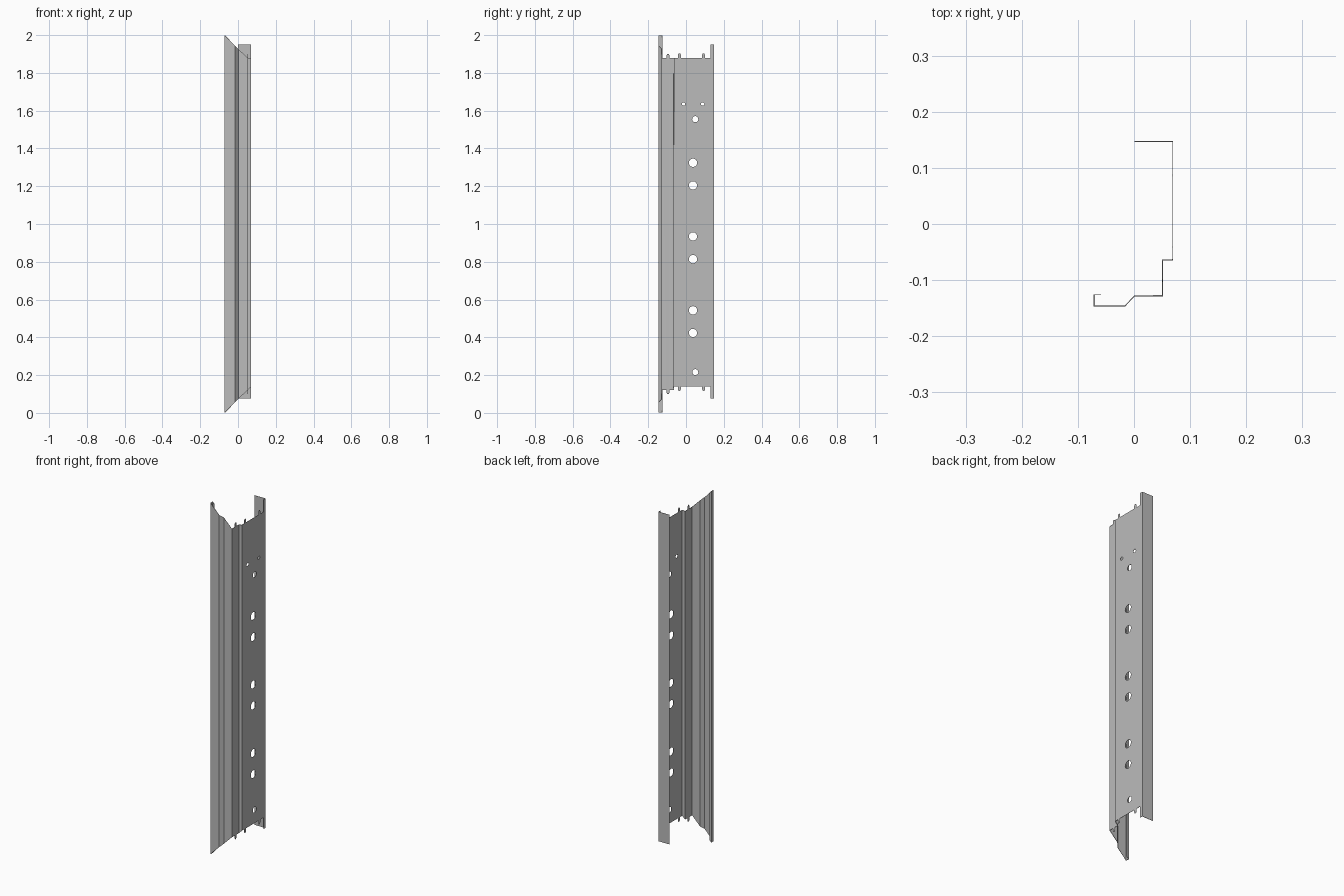
import bpy, bmesh, math
from mathutils import Vector

cube = bpy.data.objects.get("Cube")
if cube:
    bpy.data.objects.remove(cube, do_unlink=True)

steel = bpy.data.materials.new("grey steel")
steel.use_nodes = True
GREY = (0.5, 0.5, 0.5, 1)
steel.diffuse_color = GREY
steel.node_tree.nodes["Principled BSDF"].inputs["Base Color"].default_value = GREY

SHEET = 0.0016
WEB_X, STEP_X, BACK_Y, STEP_Y, FRONT_Y = 0.069, 0.051, 0.147, -0.064, -0.128
WEB_TOP, WEB_BOTTOM = 1.88, 0.14
FLANGE_TOP, FLANGE_BOTTOM = 1.95, 0.075


def mitre(x):
    """Bottom and top of the 45 degree end cuts at a given x."""
    return 0.0715 + x, 1.9285 - x


def loop(bm, points):
    verts = [bm.verts.new(p) for p in points]
    return [bm.edges.new((a, b)) for a, b in zip(verts, verts[1:] + verts[:1])]


def tab(y, z, direction):
    """Small rounded tab standing on an end edge, in order of rising y."""
    half, tall = 0.008, 0.023 * direction
    return [(y - half, z), (y - half, z + tall * 0.65), (y - half / 2, z + tall),
            (y + half / 2, z + tall), (y + half, z + tall * 0.65), (y + half, z)]


def side_panel(bm, x, outline, holes=()):
    """Flat panel facing x, with round holes given as (y, z, radius)."""
    edges = loop(bm, [(x, y, z) for y, z in outline])
    for y, z, r in holes:
        turns = [math.tau * i / 24 for i in range(24)]
        edges += loop(bm, [(x, y + r * math.cos(t), z + r * math.sin(t)) for t in turns])
    bmesh.ops.triangle_fill(bm, use_beauty=True, use_dissolve=False,
                            edges=edges, normal=Vector((1, 0, 0)))


def strip(bm, a, b):
    """Upright strip between two (x, y, bottom, top) edges."""
    bm.faces.new([bm.verts.new(p) for p in (
        (a[0], a[1], a[2]), (b[0], b[1], b[2]), (b[0], b[1], b[3]), (a[0], a[1], a[3]))])


bm = bmesh.new()

# Back flange, square ended
strip(bm, (0.001, BACK_Y, FLANGE_BOTTOM, FLANGE_TOP), (WEB_X, BACK_Y, FLANGE_BOTTOM, FLANGE_TOP))

# Main web with bolt holes, end tabs and the longer rear corner
holes = [(0.037, z + dz, 0.022) for z in (0.483, 0.874, 1.264) for dz in (-0.06, 0.06)]
holes += [(0.049, z, 0.016) for z in (0.216, 1.555)]
holes += [(y, 1.635, 0.009) for y in (-0.013, 0.088)]
relief = 0.131
lower = [(STEP_Y, WEB_BOTTOM)] + tab(-0.035, WEB_BOTTOM, -1) + tab(0.093, WEB_BOTTOM, -1)
lower += [(relief, WEB_BOTTOM), (relief, FLANGE_BOTTOM), (BACK_Y, FLANGE_BOTTOM)]
upper = [(STEP_Y, WEB_TOP)] + tab(-0.035, WEB_TOP, 1) + tab(0.093, WEB_TOP, 1)
upper += [(relief, WEB_TOP), (relief, FLANGE_TOP), (BACK_Y, FLANGE_TOP)]
side_panel(bm, WEB_X, lower + upper[::-1], holes)

# Step between the web and the recessed web
step_bottom, step_top = mitre(STEP_X)
strip(bm, (WEB_X, STEP_Y, WEB_BOTTOM, WEB_TOP), (STEP_X, STEP_Y, step_bottom, step_top))

# Recessed web with one tab at each end
lower = [(FRONT_Y, step_bottom)] + tab(-0.095, step_bottom, -1) + [(STEP_Y, step_bottom)]
upper = [(FRONT_Y, step_top)] + tab(-0.095, step_top, 1) + [(STEP_Y, step_top)]
side_panel(bm, STEP_X, lower + upper[::-1])

# Mitred front flange and its folded lip
front = [(STEP_X, FRONT_Y), (0.001, FRONT_Y), (-0.016, -0.146),
         (-0.0705, -0.146), (-0.0705, -0.126), (-0.059, -0.126)]
for p, q in zip(front, front[1:]):
    strip(bm, p + mitre(p[0]), q + mitre(q[0]))

# Join the panels along their folds
bmesh.ops.remove_doubles(bm, verts=bm.verts[:], dist=0.0001)
bmesh.ops.recalc_face_normals(bm, faces=bm.faces[:])
mesh = bpy.data.meshes.new("folded_channel")
bm.to_mesh(mesh)
bm.free()
mesh.materials.append(steel)
channel = bpy.data.objects.new("folded_channel", mesh)
bpy.context.collection.objects.link(channel)

# Sheet thickness
solid = channel.modifiers.new("sheet", "SOLIDIFY")
solid.thickness = SHEET
solid.offset = 0
solid.use_even_offset = True
